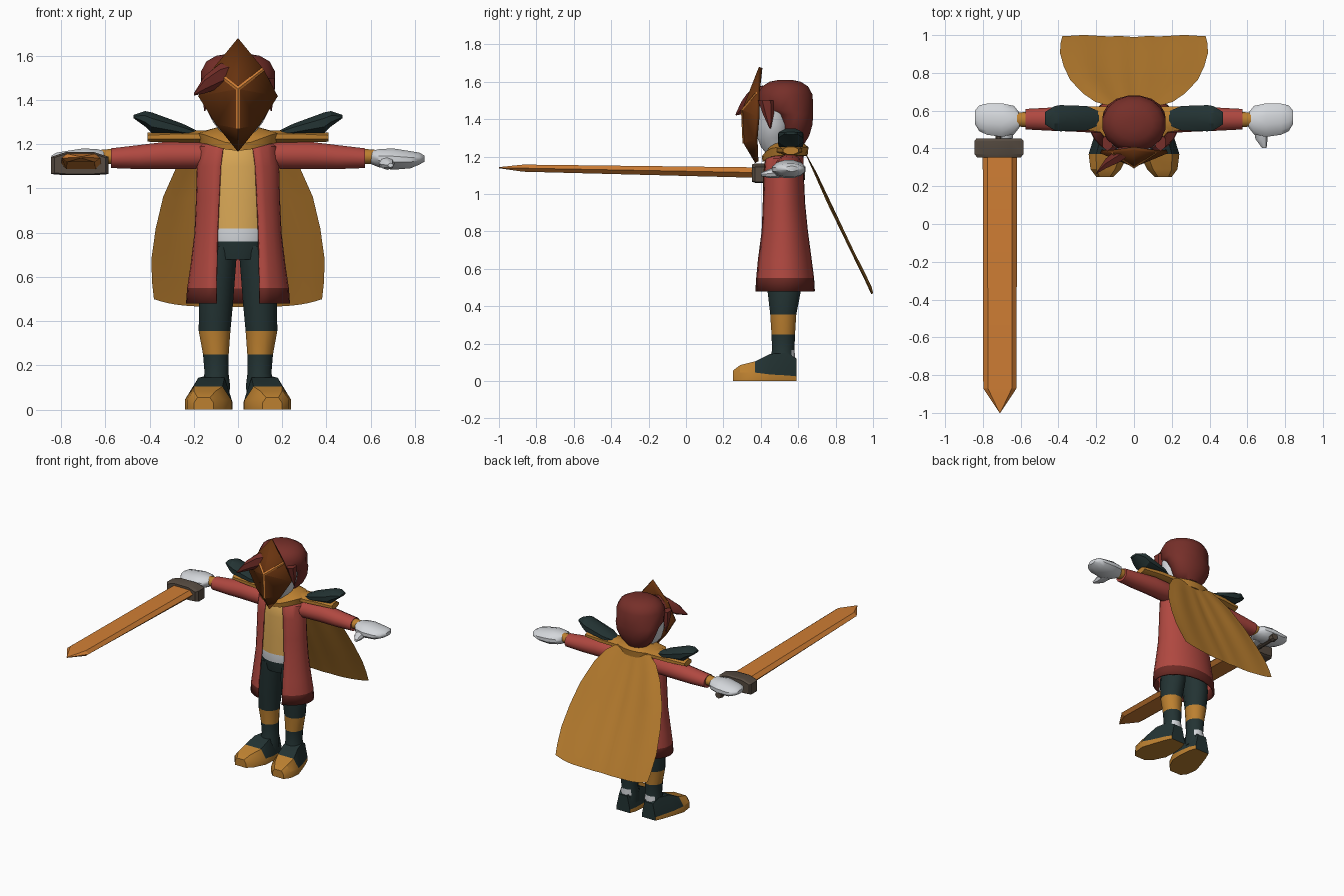
import bpy, bmesh, math
from mathutils import Vector

if "Cube" in bpy.data.objects:
    bpy.data.objects.remove(bpy.data.objects["Cube"])


def lin(c):
    c /= 255
    return c / 12.92 if c <= 0.04045 else ((c + 0.055) / 1.055) ** 2.4


def mat(name, r, g, b):
    m = bpy.data.materials.new(name)
    m.diffuse_color = (lin(r), lin(g), lin(b), 1)
    m.use_nodes = True
    m.node_tree.nodes["Principled BSDF"].inputs["Base Color"].default_value = m.diffuse_color
    return m


RED = mat("coat red", 176, 72, 64)
DARKRED = mat("hem dark red", 108, 42, 36)
HAIR = mat("hair maroon", 118, 47, 41)
TAN = mat("ochre cloth", 188, 128, 48)
SHIRT = mat("pale shirt", 218, 168, 86)
TEAL = mat("dark teal", 35, 51, 51)
WHITE = mat("off white", 212, 215, 219)
ORANGE = mat("blade orange", 208, 126, 52)
GUARD = mat("guard grey brown", 86, 75, 65)
MASK = mat("mask brown", 104, 51, 15)


def build(name, verts, faces, mats, rule=None, angle=40, fix=True):
    """Mesh object from points, coloured by a rule on each face centre."""
    me = bpy.data.meshes.new(name)
    me.from_pydata([tuple(v) for v in verts], [], faces)
    if fix:
        bm = bmesh.new()
        bm.from_mesh(me)
        bmesh.ops.recalc_face_normals(bm, faces=bm.faces)
        bm.to_mesh(me)
        bm.free()
    for m in mats:
        me.materials.append(m)
    for p in me.polygons:
        p.use_smooth = True
        if rule:
            p.material_index = rule(p.center)
    me.set_sharp_from_angle(angle=math.radians(angle))
    ob = bpy.data.objects.new(name, me)
    bpy.context.collection.objects.link(ob)
    return ob


def loft(name, rings, mats, rule=None, closed=True, angle=40):
    n = len(rings[0])
    verts = [v for r in rings for v in r]
    faces = []
    for i in range(len(rings) - 1):
        for j in range(n if closed else n - 1):
            k = (j + 1) % n
            faces.append((i * n + j, i * n + k, (i + 1) * n + k, (i + 1) * n + j))
    if closed:
        faces += [tuple(range(n)), tuple(range((len(rings) - 1) * n, len(rings) * n))]
    return build(name, verts, faces, mats, rule, angle)


def tube(name, secs, mats, axis="z", n=12, rule=None, s=1, angle=40):
    """Ellipse loft. z: (z, x, y, rx, ry)   x: (x, y, z, ry, rz)   s mirrors x."""
    rings = []
    for p, a, b, ra, rb in secs:
        ring = []
        for i in range(n):
            t = 2 * math.pi * (i + 0.5) / n
            u, v = a + ra * math.cos(t), b + rb * math.sin(t)
            ring.append((s * u, v, p) if axis == "z" else (s * p, u, v))
        rings.append(ring)
    return loft(name, rings, mats, rule, True, angle)


# torso: trousers, belt and shirt split by height
tube("torso", [(.68, 0, .52, .12, .10), (.76, 0, .52, .15, .115), (.82, 0, .517, .155, .112),
               (.95, 0, .515, .16, .106), (1.1, 0, .515, .16, .104), (1.19, 0, .52, .14, .10),
               (1.25, 0, .53, .08, .07)], [TEAL, WHITE, SHIRT], n=20,
     rule=lambda c: 0 if c.z < .76 else 1 if c.z < .82 else 2)

# open coat with dark hem
rings = []
for z, cy, rx, ry, gap in [(.48, .522, .235, .167, .10), (.55, .522, .23, .163, .10),
                           (.65, .52, .215, .152, .098), (.80, .52, .197, .132, .095),
                           (.95, .517, .19, .12, .088), (1.1, .517, .186, .113, .08),
                           (1.19, .522, .178, .107, .068), (1.24, .535, .10, .09, .04)]:
    t0 = math.asin(gap / rx)
    rings.append([(rx * math.sin(t), cy - ry * math.cos(t), z)
                  for t in (t0 + (2 * math.pi - 2 * t0) * i / 24 for i in range(25))])
coat = loft("coat", rings, [RED, DARKRED], lambda c: 1 if c.z < .55 else 0, closed=False)
sol = coat.modifiers.new("thickness", "SOLIDIFY")
sol.thickness, sol.offset = .012, -1

for s, side in ((1, "left"), (-1, "right")):
    # leg with knee band and heel patch
    tube(side + "_leg", [(.74, .08, .52, .08, .10), (.48, .10, .525, .08, .092),
                         (.355, .106, .52, .074, .072), (.25, .10, .52, .06, .065),
                         (.165, .097, .52, .056, .062), (.12, .10, .517, .065, .07),
                         (.06, .105, .515, .07, .07)], [TEAL, TAN, WHITE], s=s,
         rule=lambda c: 1 if .25 < c.z < .355 else 2 if .12 < c.z < .165 and c.y > .56 else 0)
    # boot: ochre sole and toe cap, dark upper
    rings = []
    for y, cx, w, sole, top in [(.25, .155, .045, .03, .055), (.29, .15, .08, .045, .085),
                                (.37, .135, .105, .045, .105), (.45, .12, .095, .035, .145),
                                (.54, .108, .075, .03, .15), (.59, .105, .055, .025, .12)]:
        rings.append([(s * (cx + x), y, z) for x, z in
                      ((-w, 0), (w, 0), (w, sole), (w * .62, top), (-w * .62, top), (-w, sole))])
    loft(side + "_boot", rings, [TEAL, TAN], lambda c: 1 if c.z < .035 or c.y < .34 else 0, angle=30)
    # sleeve, cuff, hand, thumb
    tube(side + "_sleeve", [(.12, .54, 1.15, .065, .055), (.20, .55, 1.15, .07, .064),
                            (.32, .555, 1.15, .068, .064), (.45, .555, 1.142, .063, .056),
                            (.575, .555, 1.137, .056, .046)], [RED], "x", s=s)
    tube(side + "_cuff", [(.56, .553, 1.145, .042, .036), (.62, .553, 1.143, .038, .033)], [TAN], "x", s=s)
    tube(side + "_hand", [(.60, .55, 1.14, .032, .03), (.635, .55, 1.137, .078, .042),
                          (.70, .55, 1.133, .092, .05), (.78, .555, 1.13, .085, .04),
                          (.82, .56, 1.135, .07, .028), (.843, .565, 1.135, .035, .014)], [WHITE], "x", s=s)
    rings = [[(s * (cx + r * math.cos(t)), y, cz + r * .8 * math.sin(t))
              for t in (math.pi * i / 4 for i in range(8))]
             for cx, y, cz, r in ((.67, .52, 1.12, .04), (.675, .45, 1.11, .032), (.69, .402, 1.105, .012))]
    loft(side + "_thumb", rings, [WHITE])
    # shoulder flap and shoulder plate
    tube(side + "_shoulder_flap", [(.10, .55, 1.235, .08, .028), (.28, .56, 1.235, .065, .03),
                                   (.41, .56, 1.232, .045, .022)], [TAN], "x", n=8, s=s)
    tube(side + "_shoulder_plate", [(.185, .56, 1.25, .04, .012), (.25, .56, 1.265, .07, .03),
                                    (.39, .56, 1.298, .075, .05), (.42, .56, 1.315, .07, .038),
                                    (.472, .56, 1.325, .035, .008)], [TEAL], "x", n=8, s=s, angle=30)
    # side lock of hair
    tube(side + "_hair_lock", [(1.50, .14, .43, .03, .045), (1.43, .147, .44, .02, .03),
                               (1.35, .15, .45, .003, .004)], [HAIR], n=6, s=s)

# collar around the neck with a dip at the front
rings = []
for z, rx, ry, dip in [(1.275, .10, .095, .04), (1.25, .19, .125, .05), (1.205, .175, .12, .035), (1.20, .10, .09, 0)]:
    rings.append([(rx * math.sin(t), .53 - ry * math.cos(t), z - dip * max(0, math.cos(t)) ** 4)
                  for t in (2 * math.pi * i / 20 for i in range(20))])
loft("collar", rings, [TAN])

# cape: single sheet with a centre groove and soft folds
rows = [(1.24, .63, .15), (1.20, .65, .205), (1.11, .70, .27), (.95, .775, .338), (.80, .845, .372),
        (.65, .915, .392), (.54, .967, .388), (.465, 1.0, .38)]
N = 24
verts, faces = [], []
for z, y, w in rows:
    f = (1.24 - z) / .78
    for c in range(N + 1):
        u = 2 * c / N - 1
        fold = -.025 * math.exp(-(u / .14) ** 2) + .008 * math.cos(u * 9) - .008
        verts.append((u * w, y + fold * min(1, f * 4) * (1 - .6 * f), z + .035 * f * u ** 4))
for r in range(len(rows) - 1):
    for c in range(N):
        a = r * (N + 1) + c
        faces.append((a, a + 1, a + N + 2, a + N + 1))
build("cape", verts, faces, [TAN], fix=False, angle=60)

# head and hair
tube("face", [(1.19, 0, .51, .06, .06), (1.25, 0, .48, .075, .08), (1.30, 0, .47, .115, .09),
              (1.37, 0, .475, .14, .098), (1.47, 0, .48, .15, .10)], [WHITE], n=16)
tube("hair", [(1.27, 0, .57, .08, .065), (1.31, 0, .58, .12, .08), (1.37, 0, .585, .15, .093),
              (1.425, 0, .57, .165, .112), (1.45, 0, .535, .17, .147), (1.53, 0, .53, .17, .15),
              (1.575, 0, .53, .145, .125), (1.60, 0, .53, .10, .085), (1.61, 0, .53, .04, .035)],
     [HAIR], n=16, angle=50)
tube("hair_fringe", [(-.02, .41, 1.53, .05, .05), (-.08, .365, 1.51, .045, .055),
                     (-.15, .32, 1.47, .03, .04), (-.20, .268, 1.425, .003, .005)], [HAIR], "x", n=6)

# pointed mask with a central ridge
T, C, D, B = (0, .39, 1.68), (0, .30, 1.45), (0, .308, 1.27), (0, .37, 1.165)
mv = [T, C, D, B]
for s in (1, -1):
    mv += [(s * .115, .375, 1.54), (s * .18, .375, 1.417), (s * .10, .365, 1.29)]
mf = [(0, 1, 4), (1, 5, 4), (1, 2, 6, 5), (2, 3, 6), (0, 7, 1), (1, 7, 8), (1, 8, 9, 2), (2, 9, 3)]
mask = build("mask", mv, mf, [MASK], angle=5, fix=False)
sol = mask.modifiers.new("thickness", "SOLIDIFY")
sol.thickness, sol.offset = .02, -1

# bright trim along the mask ridges
for name, p, q in (("centre", C, D), ("left", C, mv[4]), ("right", C, mv[7])):
    p, q = Vector(p), Vector(q)
    d = (q - p).normalized()
    side = d.cross(Vector((0, -1, 0))).normalized() * .009
    out = Vector((0, -.006, 0))
    loft("mask_trim_" + name, [[e + side, e + out, e - side, e - out] for e in (p, q)], [ORANGE], angle=20)

# sword: blade, guard, grip
rings = []
for y, w, t in [(.40, .091, .028), (-.87, .088, .019), (-1.0, .002, .003)]:
    z = 1.114 + (.4 - y) * .019
    rings.append([(-.71 + x * w, y, z + k * t) for x, k in
                  ((-1, 0), (-.72, 1), (.72, 1), (1, 0), (.72, -1), (-.72, -1))])
loft("sword_blade", rings, [ORANGE], angle=10)
rings = [[(-.715 + x * a, y, 1.112 + z * b) for x, z in
          ((-1, -.9), (-.5, -1), (.5, -1), (1, -.9), (1, .6), (.5, 1), (-.5, 1), (-1, .6))]
         for y, a, b in ((.352, .115, .046), (.37, .13, .052), (.44, .13, .052), (.452, .12, .045))]
loft("sword_guard", rings, [GUARD], angle=20)
rings = [[(-.71 + r * math.cos(t), y, 1.10 + r * math.sin(t)) for t in (math.pi * i / 4 for i in range(8))]
         for y, r in ((.44, .022), (.60, .022), (.605, .03), (.635, .025))]
loft("sword_grip", rings, [GUARD])
